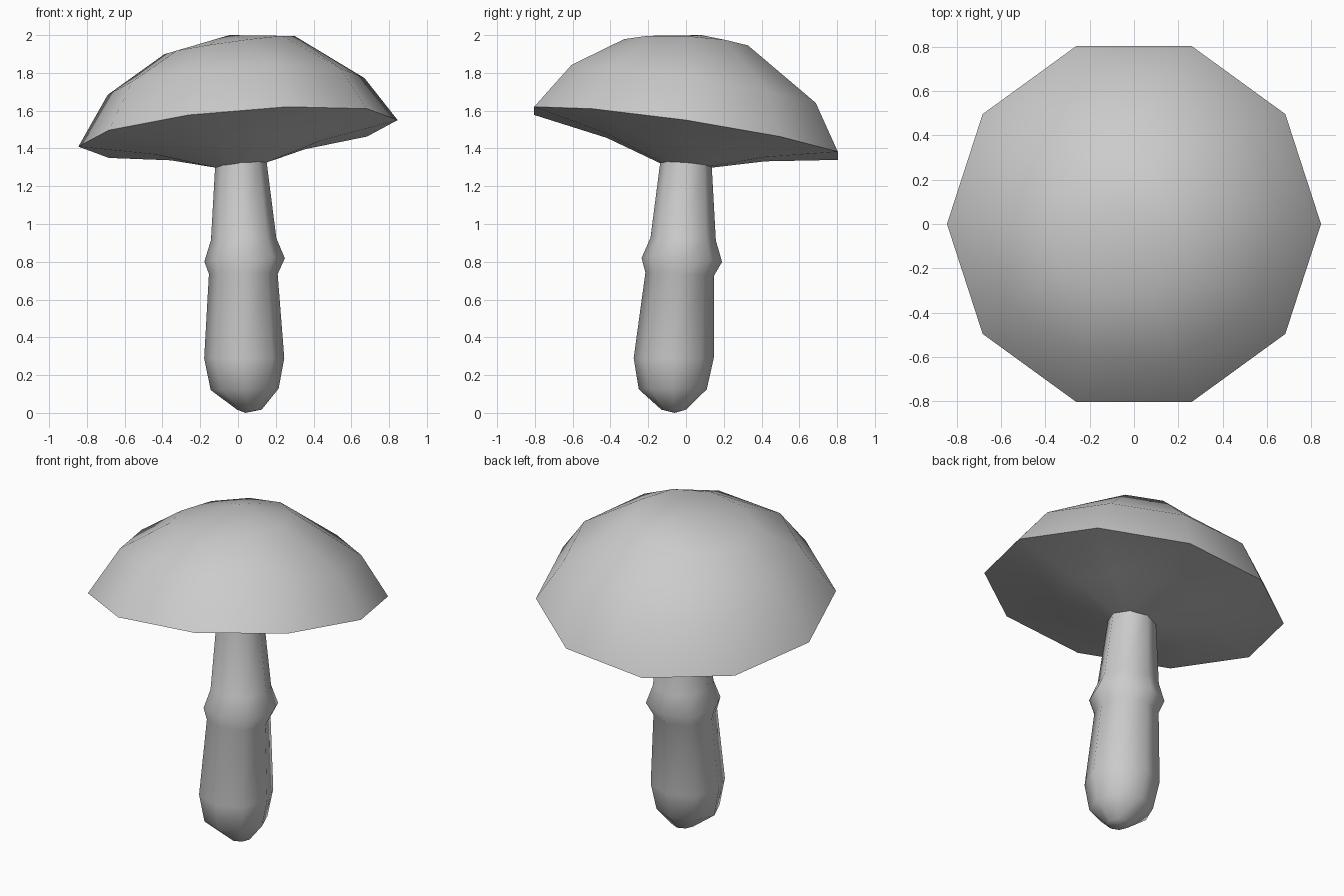
import bpy, bmesh
from math import cos, sin, tau, radians

if "Cube" in bpy.data.objects:
    bpy.data.objects.remove(bpy.data.objects["Cube"])


def loft(name, sides, rings):
    """Skin stacked rings (x, y, z, radius, x slope, y slope); radius 0 is a tip."""
    bm = bmesh.new()
    loops = []
    for x, y, z, r, sx, sy in rings:
        if r == 0:
            loops.append([bm.verts.new((x, y, z))])
            continue
        loop = []
        for i in range(sides):
            dx, dy = r * cos(tau * i / sides), r * sin(tau * i / sides)
            loop.append(bm.verts.new((x + dx, y + dy, z + sx * dx + sy * dy)))
        loops.append(loop)
    for a, b in zip(loops, loops[1:]):
        for i in range(sides):
            j = (i + 1) % sides
            if len(a) == 1:
                bm.faces.new((a[0], b[j], b[i]))
            elif len(b) == 1:
                bm.faces.new((a[i], a[j], b[0]))
            else:
                bm.faces.new((a[i], a[j], b[j], b[i]))
    # close an open end
    for loop in (loops[0], loops[-1]):
        if len(loop) > 1:
            bm.faces.new(loop)
    bmesh.ops.recalc_face_normals(bm, faces=bm.faces)
    mesh = bpy.data.meshes.new(name)
    bm.to_mesh(mesh)
    bm.free()
    obj = bpy.data.objects.new(name, mesh)
    bpy.context.collection.objects.link(obj)
    bpy.ops.object.select_all(action='DESELECT')
    obj.select_set(True)
    bpy.context.view_layer.objects.active = obj
    bpy.ops.object.shade_smooth_by_angle(angle=radians(65))
    return obj


# Stem: rounded foot, slim shaft, collar ridge
loft("stem", 8, [
    (0.04, -0.06, 0.0, 0, 0, 0),
    (0.06, -0.065, 0.017, 0.065, 0, 0),
    (0.035, -0.07, 0.125, 0.18, 0.02, 0),
    (0.033, -0.065, 0.29, 0.212, 0, 0),
    (0.028, -0.033, 0.735, 0.182, 0, -0.04),
    (0.035, -0.022, 0.81, 0.213, 0.04, -0.05),
    (0.03, -0.015, 0.92, 0.173, 0.03, -0.04),
    (0.015, 0.0, 1.32, 0.136, 0.1, -0.08),
])

# Cap: tilted, shallow underside and faceted dome
loft("cap", 10, [
    (0.015, 0.0, 1.312, 0.136, 0.1, -0.08),
    (0.0, 0.0, 1.405, 0.44, 0.083, -0.148),
    (0.0, 0.0, 1.48, 0.845, 0.083, -0.148),
    (-0.01, 0.04, 1.728, 0.68, 0.065, -0.155),
    (-0.045, 0.0, 1.947, 0.345, 0.14, -0.05),
    (-0.045, 0.08, 2.0, 0, 0, 0),
])
